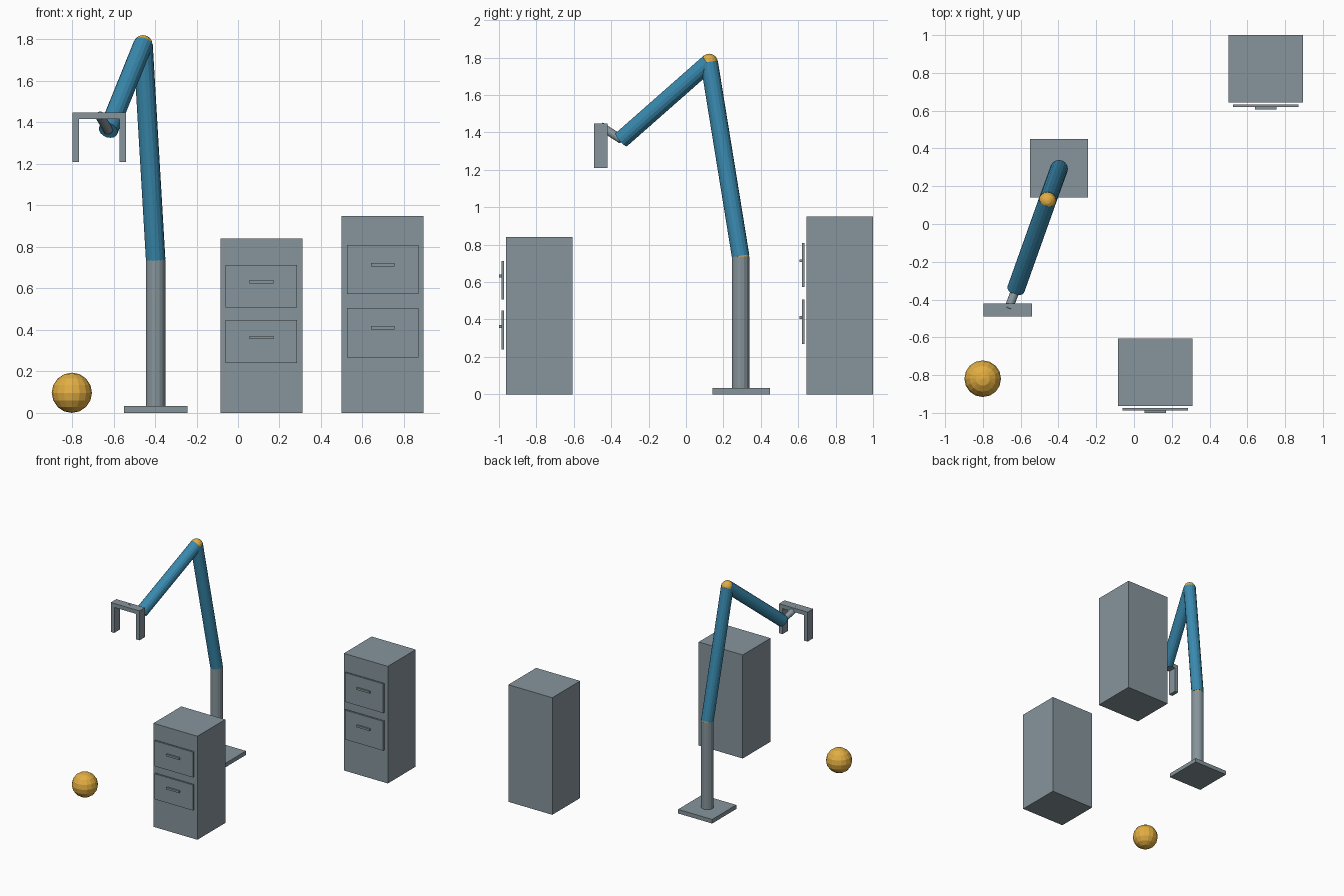
import bpy
from mathutils import Vector

if "Cube" in bpy.data.objects:
    bpy.data.objects.remove(bpy.data.objects["Cube"])


def material(name, rgb):
    m = bpy.data.materials.new(name)
    m.diffuse_color = (*rgb, 1)
    m.use_nodes = True
    m.node_tree.nodes["Principled BSDF"].inputs["Base Color"].default_value = m.diffuse_color
    return m


GREY = material("steel grey", (0.24, 0.30, 0.33))
BLUE = material("arm blue", (0.042, 0.255, 0.43))
AMBER = material("amber", (0.76, 0.42, 0.055))


def finish(name, mat):
    ob = bpy.context.object
    ob.name = name
    ob.data.materials.append(mat)
    return ob


def box(name, x, y, z, mat=GREY):
    """Box from (min, max) ranges on each axis."""
    bpy.ops.mesh.primitive_cube_add(size=1, location=[(a + b) / 2 for a, b in (x, y, z)])
    ob = finish(name, mat)
    ob.scale = [b - a for a, b in (x, y, z)]
    bpy.ops.object.transform_apply(location=False, rotation=False)
    return ob


def rod(name, start, end, radius, mat):
    """Cylinder between two points."""
    start, end = Vector(start), Vector(end)
    axis = end - start
    bpy.ops.mesh.primitive_cylinder_add(
        vertices=16, radius=radius, depth=axis.length, location=(start + end) / 2,
        rotation=axis.to_track_quat('Z', 'Y').to_euler())
    return finish(name, mat)


def ball(name, centre, radius):
    bpy.ops.mesh.primitive_uv_sphere_add(segments=16, ring_count=8, radius=radius, location=centre)
    return finish(name, AMBER)


def cabinet(name, x, front, height, drawers, handles):
    """Filing cabinet with two drawer fronts and slim handles."""
    box(name + "_body", (x, x + 0.395), (front, front + 0.357), (0, height))
    for i, (z, h) in enumerate(zip(drawers, handles), 1):
        box(f"{name}_drawer_{i}", (x + 0.025, x + 0.37), (front - 0.024, front - 0.01), z)
        box(f"{name}_handle_{i}", (x + 0.14, x + 0.255), (front - 0.037, front - 0.024),
            (h - 0.008, h + 0.008))


# Two cabinets
cabinet("near_cabinet", -0.085, -0.963, 0.84, [(0.24, 0.447), (0.508, 0.714)], [0.363, 0.632])
cabinet("far_cabinet", 0.5, 0.643, 0.95, [(0.268, 0.506), (0.573, 0.81)], [0.41, 0.714])

# Robot arm: base, post, joints and links
SHOULDER = (-0.397, 0.292, 0.738)
ELBOW = (-0.458, 0.124, 1.775)
WRIST = (-0.625, -0.345, 1.362)
GRIP = (-0.667, -0.455, 1.433)
box("base_plate", (-0.55, -0.244), (0.141, 0.45), (0, 0.033))
rod("post", (SHOULDER[0], SHOULDER[1], 0.033), SHOULDER, 0.047, GREY)
ball("shoulder_joint", SHOULDER, 0.046)
rod("upper_arm", SHOULDER, ELBOW, 0.047, BLUE)
ball("elbow_joint", ELBOW, 0.046)
rod("forearm", ELBOW, WRIST, 0.047, BLUE)
rod("wrist_rod", WRIST, GRIP, 0.023, GREY)

# Gripper: crossbar and two fingers
GRIP_Y = (-0.491, -0.42)
box("gripper_bar", (-0.798, -0.541), GRIP_Y, (1.417, 1.449))
for side, x in (("left", -0.798), ("right", -0.572)):
    box(f"{side}_finger", (x, x + 0.031), GRIP_Y, (1.21, 1.417))

# Loose ball on the floor
ball("floor_ball", (-0.801, -0.819, 0.097), 0.097)
